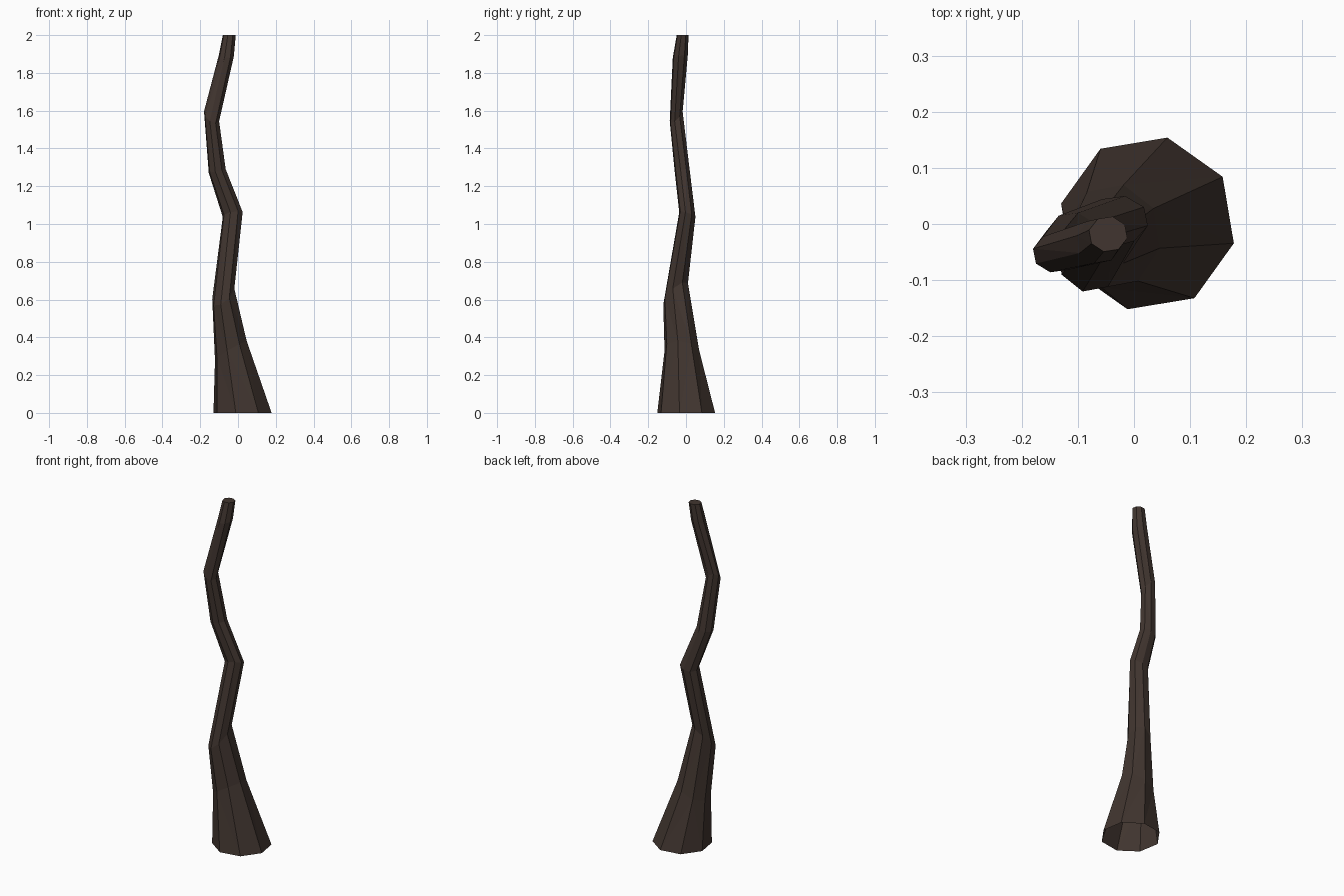
import bpy
import bmesh
from math import cos, sin, pi, radians

cube = bpy.data.objects.get("Cube")
if cube:
    bpy.data.objects.remove(cube, do_unlink=True)

SIDES = 8

# Dark bark colour
bark = bpy.data.materials.new("dark_bark")
bark.use_nodes = True
colour = (0.053, 0.036, 0.029, 1)
bark.diffuse_color = colour
shader = bark.node_tree.nodes["Principled BSDF"]
shader.inputs["Base Color"].default_value = colour
shader.inputs["Roughness"].default_value = 0.9

# Trunk sections: centre x, y, z, radius x, y, height tilt along x, y
sections = [
    (0.024, 0.001, 0, 0.158, 0.157, 0, 0),
    (-0.038, -0.022, 0.33, 0.086, 0.094, 0.05, -0.01),
    (-0.078, -0.055, 0.63, 0.060, 0.067, 0.04, 0.05),
    (-0.028, 0.007, 1.05, 0.054, 0.044, 0.01, -0.015),
    (-0.110, -0.020, 1.28, 0.046, 0.041, 0.01, 0),
    (-0.140, -0.052, 1.57, 0.041, 0.035, -0.02, 0.03),
    (-0.062, -0.030, 1.89, 0.041, 0.041, 0, 0.01),
    (-0.046, -0.018, 2.0, 0.035, 0.032, 0, 0),
]


def add_ring(bm, x, y, z, rx, ry, tilt_x, tilt_y):
    ring = []
    for i in range(SIDES):
        a = radians(-13) + 2 * pi * i / SIDES
        c, s = cos(a), sin(a)
        ring.append(bm.verts.new((x + rx * c, y + ry * s,
                                  z + tilt_x * c + tilt_y * s)))
    return ring


# Crooked tapering trunk, open underneath and closed at the tip
bm = bmesh.new()
rings = [add_ring(bm, *section) for section in sections]
for low, high in zip(rings, rings[1:]):
    for i in range(SIDES):
        j = (i + 1) % SIDES
        bm.faces.new((low[i], low[j], high[j], high[i]))
bm.faces.new(rings[-1])
bmesh.ops.triangulate(bm, faces=[f for f in bm.faces if len(f.verts) == 4])

mesh = bpy.data.meshes.new("crooked_trunk")
bm.to_mesh(mesh)
bm.free()
mesh.materials.append(bark)
trunk = bpy.data.objects.new("crooked_trunk", mesh)
bpy.context.collection.objects.link(trunk)
